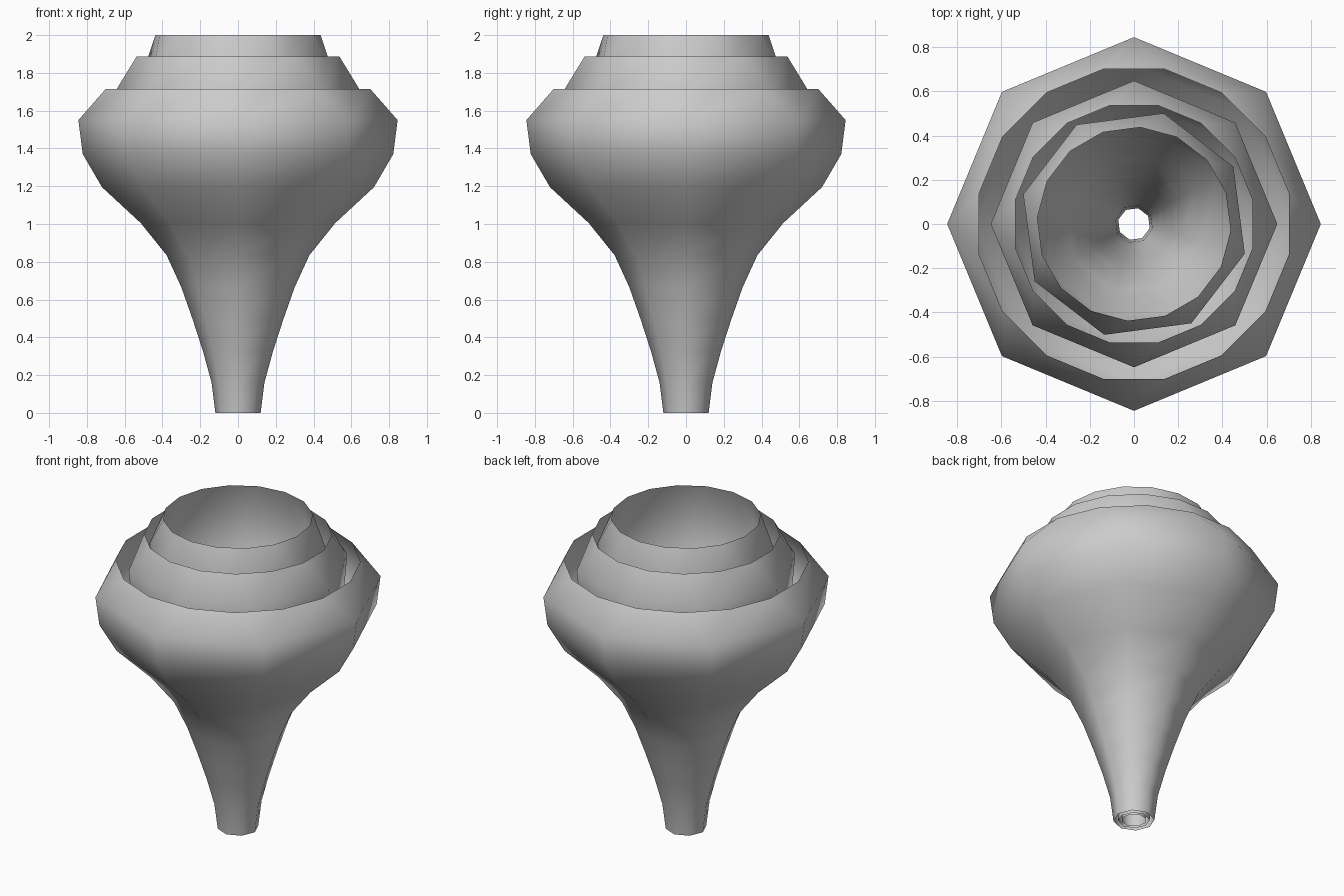
import bpy, bmesh, math

if "Cube" in bpy.data.objects:
    bpy.data.objects.remove(bpy.data.objects["Cube"])

# Colour
grey = bpy.data.materials.new("plain_grey")
grey.diffuse_color = (0.6, 0.6, 0.6, 1)
grey.use_nodes = True
grey.node_tree.nodes["Principled BSDF"].inputs["Base Color"].default_value = grey.diffuse_color

# Funnel profile (radius, height) from open foot to widest ring
PROFILE = [(0.12, 0), (0.14, 0.16), (0.185, 0.325), (0.24, 0.495), (0.30, 0.665),
           (0.378, 0.835), (0.515, 1.005), (0.72, 1.195), (0.822, 1.37), (0.845, 1.55)]
RIM = (0.714, 1.715)
SIDES = 8


def ring(bm, radius, z, count, start):
    angles = [start + math.tau * i / count for i in range(count)]
    return [bm.verts.new((radius * math.cos(a), radius * math.sin(a), z)) for a in angles]


def petal_shell(name, width, height, turn):
    bm = bmesh.new()
    rings = [ring(bm, r * width, z * height, SIDES, turn) for r, z in PROFILE]
    # Eight-sided funnel walls
    for low, high in zip(rings, rings[1:]):
        for i in range(SIDES):
            j = (i + 1) % SIDES
            bm.faces.new((low[i], low[j], high[j], high[i]))
    # Inward lip: eight corners fan out to a sixteen-sided open rim
    wide = rings[-1]
    rim = ring(bm, RIM[0] * width, RIM[1] * height, 2 * SIDES, turn - math.tau / 32)
    for i in range(SIDES):
        a, b, c = rim[2 * i], rim[2 * i + 1], rim[(2 * i + 2) % (2 * SIDES)]
        bm.faces.new((wide[i], b, a))
        bm.faces.new((wide[i], wide[(i + 1) % SIDES], c, b))
    for f in bm.faces:
        f.smooth = True
    mesh = bpy.data.meshes.new(name)
    bm.to_mesh(mesh)
    bm.free()
    mesh.materials.append(grey)
    bpy.context.collection.objects.link(bpy.data.objects.new(name, mesh))


# Three nested open shells, each narrower and taller
petal_shell("outer_shell", 1.0, 1.0, 0)
petal_shell("middle_shell", 0.767, 1.1, 0)
petal_shell("inner_shell", 0.614, 2 / 1.715, math.radians(30))
